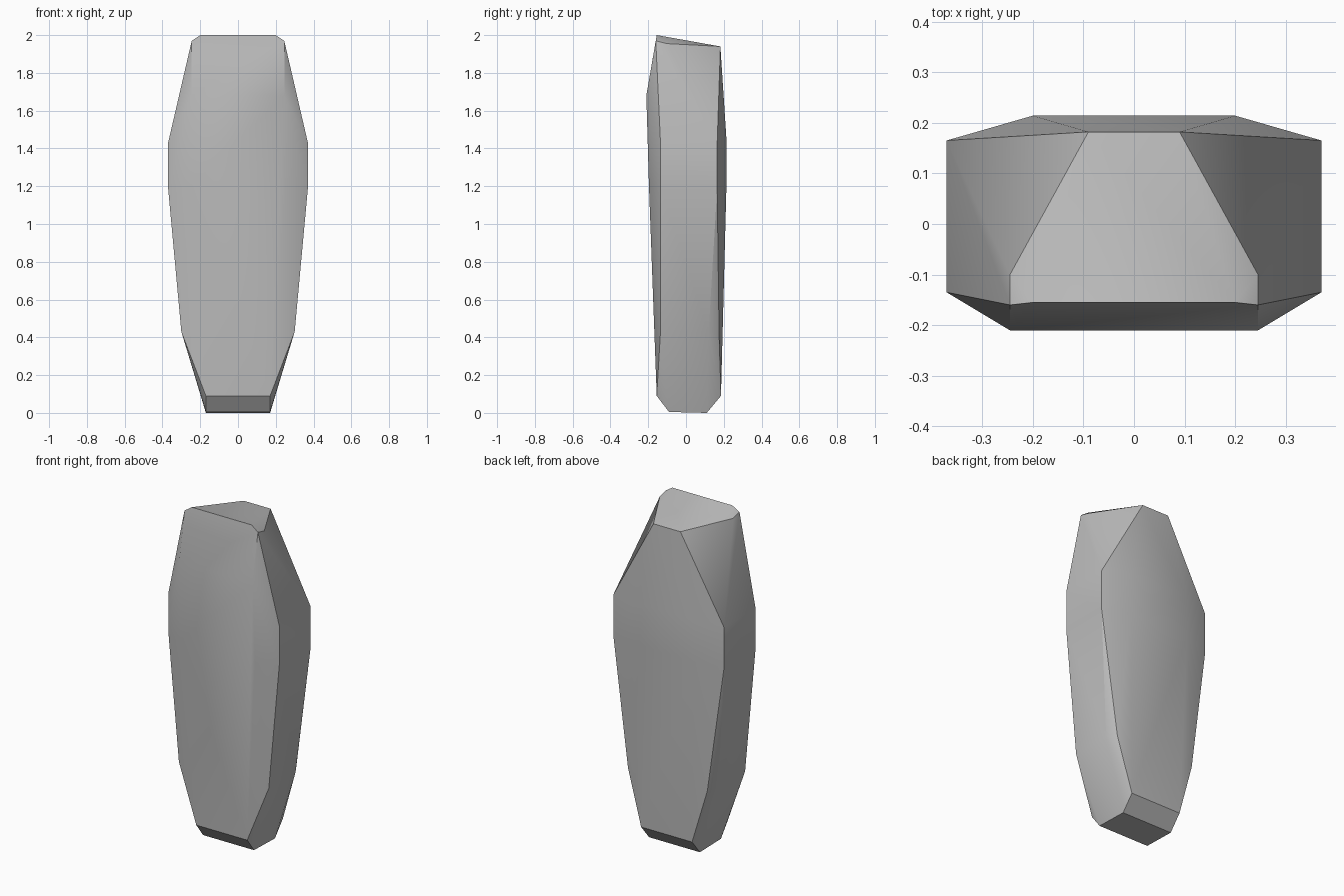
import bpy
import bmesh
import math

cube = bpy.data.objects.get("Cube")
if cube:
    bpy.data.objects.remove(cube, do_unlink=True)


def make_material(name, color):
    mat = bpy.data.materials.new(name)
    mat.use_nodes = True
    mat.diffuse_color = color
    bsdf = mat.node_tree.nodes["Principled BSDF"]
    bsdf.inputs["Base Color"].default_value = color
    return mat


# Corner points of one half of the slab, grouped by region
foot = [(0.17, -0.09, 0.005), (0.17, 0.11, 0),
        (0.17, -0.155, 0.09), (0.17, 0.185, 0.09)]
rim = [(0.30, -0.135, 0.43), (0.30, 0.12, 0.43), (0.265, 0.175, 0.42),
       (0.37, -0.135, 1.19), (0.37, 0.165, 1.19),
       (0.37, -0.135, 1.43), (0.37, 0.165, 1.43)]
bulge = [(0.245, -0.21, 1.68), (0.25, -0.196, 1.2),
         (0.2, 0.214, 1.45), (0.2, 0.214, 1.2)]
crown = [(0.2, -0.155, 2.0), (0.245, -0.16, 1.97),
         (0.245, -0.1, 1.955), (0.09, 0.182, 1.94)]

# Mirror the points and wrap them in a convex shell
bm = bmesh.new()
for x, y, z in foot + rim + bulge + crown:
    for side in (1, -1):
        bm.verts.new((side * x, y, z))
hull = bmesh.ops.convex_hull(bm, input=bm.verts[:])
unused = {v for v in bm.verts if not v.link_faces}
bmesh.ops.delete(bm, geom=list(unused), context="VERTS")
bmesh.ops.dissolve_limit(bm, angle_limit=math.radians(1),
                         verts=bm.verts[:], edges=bm.edges[:])
bmesh.ops.recalc_face_normals(bm, faces=bm.faces[:])

mesh = bpy.data.meshes.new("stone_slab")
bm.to_mesh(mesh)
bm.free()
mesh.materials.append(make_material("stone grey", (0.5, 0.5, 0.5, 1)))
stone = bpy.data.objects.new("stone_slab", mesh)
bpy.context.collection.objects.link(stone)

# Soft facets with crisp main edges
bpy.ops.object.select_all(action="DESELECT")
stone.select_set(True)
bpy.context.view_layer.objects.active = stone
bpy.ops.object.shade_smooth_by_angle(angle=math.radians(30))
